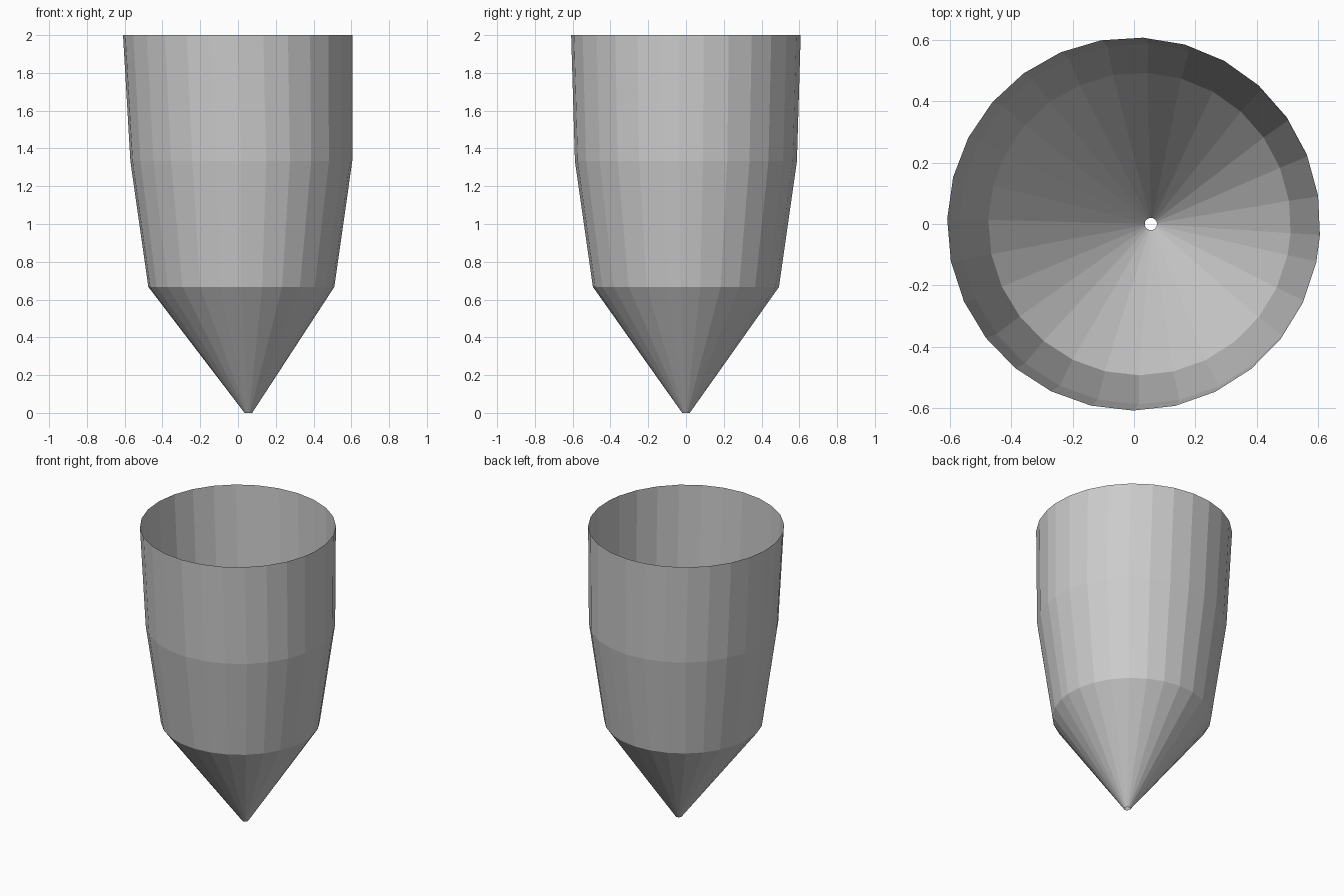
import bpy, bmesh, math

if "Cube" in bpy.data.objects:
    bpy.data.objects.remove(bpy.data.objects["Cube"])

# Cross-sections of the open shell: centre x, radius, height
rings = [(0.055, 0.02, 0.0), (0.018, 0.493, 0.667),
         (0.018, 0.588, 1.333), (-0.001, 0.608, 2.0)]

# Facet directions: even 13 degree steps with one narrower facet at the seam
angles = [math.radians(-3.5)] + [math.radians(8.8 + 13.05 * k) for k in range(27)]

bm = bmesh.new()
loops = [[bm.verts.new((cx + r * math.cos(a), r * math.sin(a), z)) for a in angles]
         for cx, r, z in rings]

# Walls between neighbouring cross-sections, both ends left open
n = len(angles)
for low, high in zip(loops, loops[1:]):
    for i in range(n):
        j = (i + 1) % n
        bm.faces.new((low[i], low[j], high[j], high[i]))

mesh = bpy.data.meshes.new("tapered_shell")
bm.to_mesh(mesh)
bm.free()
shell = bpy.data.objects.new("tapered_shell", mesh)
bpy.context.collection.objects.link(shell)
